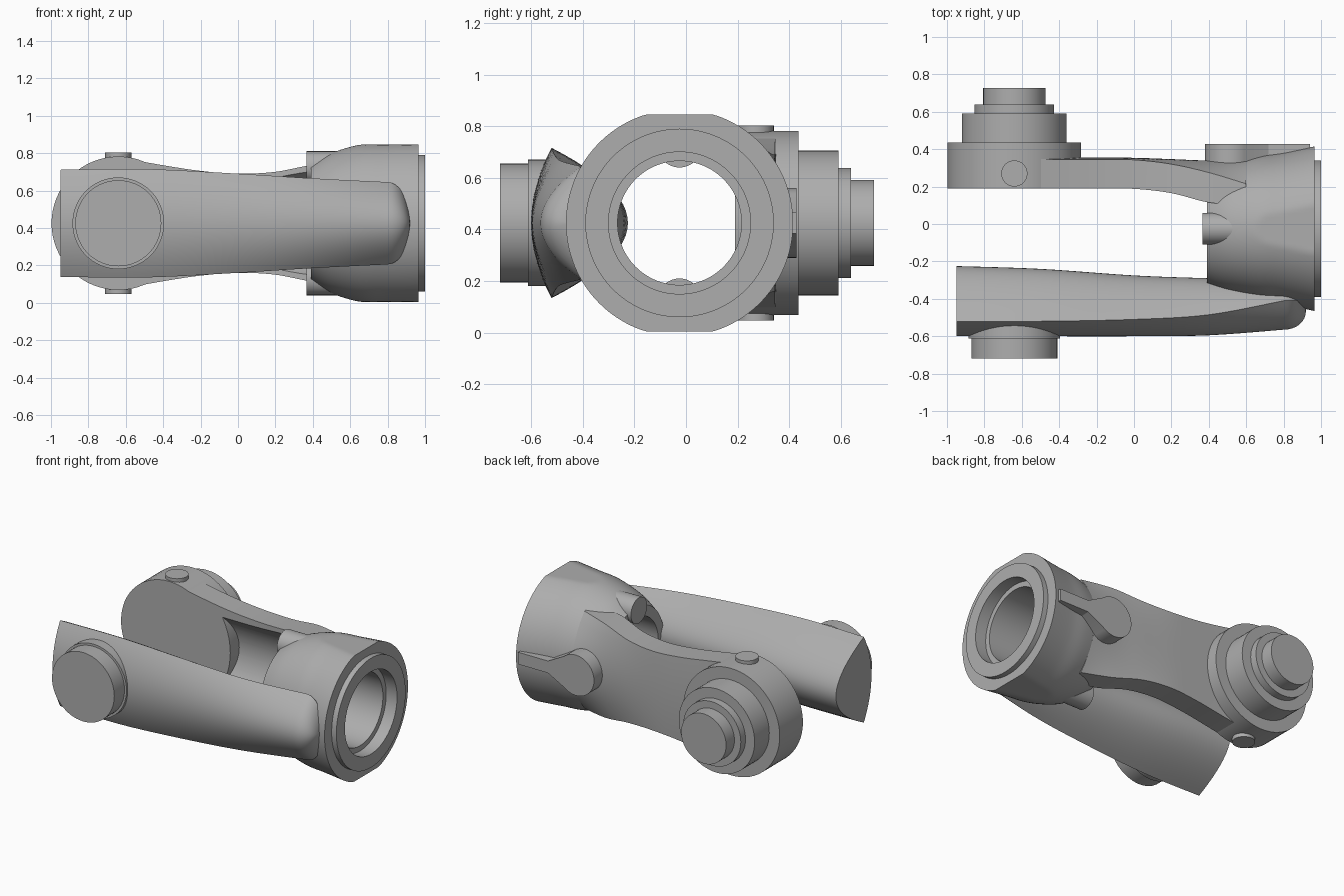
import bpy, bmesh, math
from mathutils import Vector, Matrix

cube = bpy.data.objects.get("Cube")
if cube:
    bpy.data.objects.remove(cube, do_unlink=True)

MID = 0.425           # height of every main axis
BORE_Y = -0.025       # barrel axis
PIVOT = -0.64         # pivot axis of both arms

grey = bpy.data.materials.new("machined_grey")
grey.use_nodes = True
COLOUR = (0.42, 0.42, 0.42, 1)
grey.diffuse_color = COLOUR
grey.node_tree.nodes["Principled BSDF"].inputs["Base Color"].default_value = COLOUR


def finish(name, bm):
    """Turn a bmesh into a shaded object."""
    bmesh.ops.recalc_face_normals(bm, faces=bm.faces)
    mesh = bpy.data.meshes.new(name)
    bm.to_mesh(mesh)
    bm.free()
    mesh.materials.append(grey)
    ob = bpy.data.objects.new(name, mesh)
    bpy.context.collection.objects.link(ob)
    shade(ob)
    return ob


def shade(ob):
    bpy.ops.object.select_all(action='DESELECT')
    ob.select_set(True)
    bpy.context.view_layer.objects.active = ob
    bpy.ops.object.shade_smooth_by_angle(angle=math.radians(28))


def loft(name, rows, cyclic=False):
    """Skin closed cross-sections, capping the ends unless cyclic."""
    bm = bmesh.new()
    rings = [[bm.verts.new(p) for p in row] for row in rows]
    n = len(rings[0])
    pairs = list(zip(rings, rings[1:]))
    if cyclic:
        pairs.append((rings[-1], rings[0]))
    else:
        bm.faces.new(rings[0])
        bm.faces.new(rings[-1])
    for a, b in pairs:
        for i in range(n):
            j = (i + 1) % n
            bm.faces.new((a[i], a[j], b[j], b[i]))
    return finish(name, bm)


def rod(name, start, end, radius, sides=64):
    """Cylinder between two points."""
    a, b = Vector(start), Vector(end)
    turn = (b - a).to_track_quat('Z', 'Y').to_matrix().to_4x4()
    bm = bmesh.new()
    bmesh.ops.create_cone(bm, cap_ends=True, segments=sides, radius1=radius, radius2=radius,
                          depth=(b - a).length, matrix=Matrix.Translation((a + b) / 2) @ turn)
    return finish(name, bm)


def pivot_rod(name, y0, y1, radius):
    return rod(name, (PIVOT, y0, MID), (PIVOT, y1, MID), radius)


def cut(ob, cutter):
    """Subtract the cutter and discard it."""
    mod = ob.modifiers.new("cut", 'BOOLEAN')
    mod.operation, mod.solver, mod.object = 'DIFFERENCE', 'EXACT', cutter
    bpy.context.view_layer.objects.active = ob
    bpy.ops.object.modifier_apply(modifier=mod.name)
    bpy.data.objects.remove(cutter, do_unlink=True)
    shade(ob)


def smooth_steps(stations, steps=6):
    """Catmull-Rom interpolation of station tuples."""
    out = []
    last = len(stations) - 1
    for i in range(last):
        p, q, r, s = (stations[min(max(k, 0), last)] for k in (i - 1, i, i + 1, i + 2))
        for k in range(steps):
            t = k / steps
            out.append(tuple(b + t * (c - a) / 2 + t * t * (a - 2.5 * b + 2 * c - d / 2)
                             + t ** 3 * (1.5 * (b - c) + (d - a) / 2)
                             for a, b, c, d in zip(p, q, r, s)))
    return out + [stations[-1]]


# Barrel: domed outside, flats above and below, nose ring and stepped bore
def barrel_ring(x, ry, rz):
    angles = [math.tau * i / 128 for i in range(128)]
    return [(x, BORE_Y + ry * math.cos(a),
             MID + max(-0.42, min(0.42, rz * math.sin(a)))) for a in angles]


dome = smooth_steps([(0.39, 0.3, 0.31), (0.5, 0.345, 0.375), (0.66, 0.385, 0.422),
                     (0.8, 0.405, 0.432), (0.965, 0.44, 0.44)])
bore = [(x, r, r) for x, r in ((0.965, 0.365), (1, 0.365), (1, 0.275),
                               (0.92, 0.275), (0.92, 0.24), (0.39, 0.24))]
loft("barrel", [barrel_ring(*s) for s in dome + bore], cyclic=True)

# Pegs above and below the bore
for name, side in (("upper_peg", 1), ("lower_peg", -1)):
    z = MID + side * 0.3
    rod(name, (0.365, BORE_Y, z), (0.62, BORE_Y, z), 0.085)

# Front arm: lens section, bulging out a little and inwards a lot
SPAN = [i / 12 for i in range(-12, 13)]


def lens(x, h, edge, outer, inner):
    def side(peak, ts):
        return [(x, edge + (peak - edge) * (1 - t * t), MID + h * t) for t in ts]
    return side(outer, SPAN) + side(inner, SPAN[-2:0:-1])


arm_body = smooth_steps([(-0.95, 0.286, -0.52, -0.6, -0.225), (-0.5, 0.29, -0.52, -0.6, -0.24),
                         (0, 0.265, -0.51, -0.6, -0.275), (0.4, 0.24, -0.485, -0.595, -0.29),
                         (0.8, 0.22, -0.41, -0.565, -0.3)])
arm_tip = []
for i in range(1, 9):
    a = math.pi / 2 * i / 8.1
    arm_tip.append((0.8 + 0.12 * math.sin(a), 0.22 * math.cos(a), -0.41,
                    -0.45 - 0.115 * math.cos(a) ** 0.8, -0.3))
loft("front_arm", [lens(*s) for s in arm_body + arm_tip])
pivot_rod("front_collar", -0.5, -0.612, 0.245)
pivot_rod("front_boss", -0.5, -0.72, 0.23)


# Back arm: waisted plate, outer face swelling into the barrel
def plate(x, h, edge, outer, inner):
    return ([(x, edge + (outer - edge) * (1 - t * t), MID + h * t) for t in SPAN]
            + [(x, inner, MID + h), (x, inner, MID - h)])


back_arm = loft("back_arm", [plate(*s) for s in smooth_steps(
    [(-0.64, 0.353, 0.352, 0.355, 0.19), (-0.4, 0.31, 0.345, 0.355, 0.19),
     (-0.2, 0.28, 0.345, 0.355, 0.19), (0, 0.265, 0.343, 0.354, 0.188),
     (0.2, 0.275, 0.32, 0.347, 0.165), (0.4, 0.312, 0.275, 0.34, 0.115),
     (0.6, 0.325, 0.215, 0.35, 0.1)])])

# Hollow along the inside of the back arm, stopped by a round shoulder
hollow = rod("hollow_cutter", (-0.5, BORE_Y, MID), (0.45, BORE_Y, MID), 0.31, 96)
cut(hollow, pivot_rod("shoulder_cutter", -0.6, 0.6, 0.45))
cut(back_arm, hollow)
cut(back_arm, rod("bore_cutter", (0.3, BORE_Y, MID), (0.8, BORE_Y, MID), 0.245, 96))

# Stepped hub on the back arm
for name, y0, y1, r in (("hub_disc", 0.19, 0.435, 0.357), ("hub_drum", 0.4, 0.59, 0.28),
                        ("hub_step", 0.55, 0.64, 0.213), ("hub_stub", 0.6, 0.728, 0.166)):
    pivot_rod(name, y0, y1, r)
rod("hub_pin", (PIVOT, 0.27, 0.048), (PIVOT, 0.27, 0.802), 0.07)

# Keyhole-shaped pad on the back of the barrel
pad_r, tail = 0.135, 0.04
outline = [(0.515 + pad_r * math.cos(a), pad_r * math.sin(a))
           for a in (math.radians(50 + 260 * i / 40) for i in range(41))]
outline += [(0.72, -tail), (0.94, -tail), (0.94, tail), (0.72, tail)]
loft("keyhole_pad", [[(x, y, MID + z) for x, z in outline] for y in (0.28, 0.428)])
